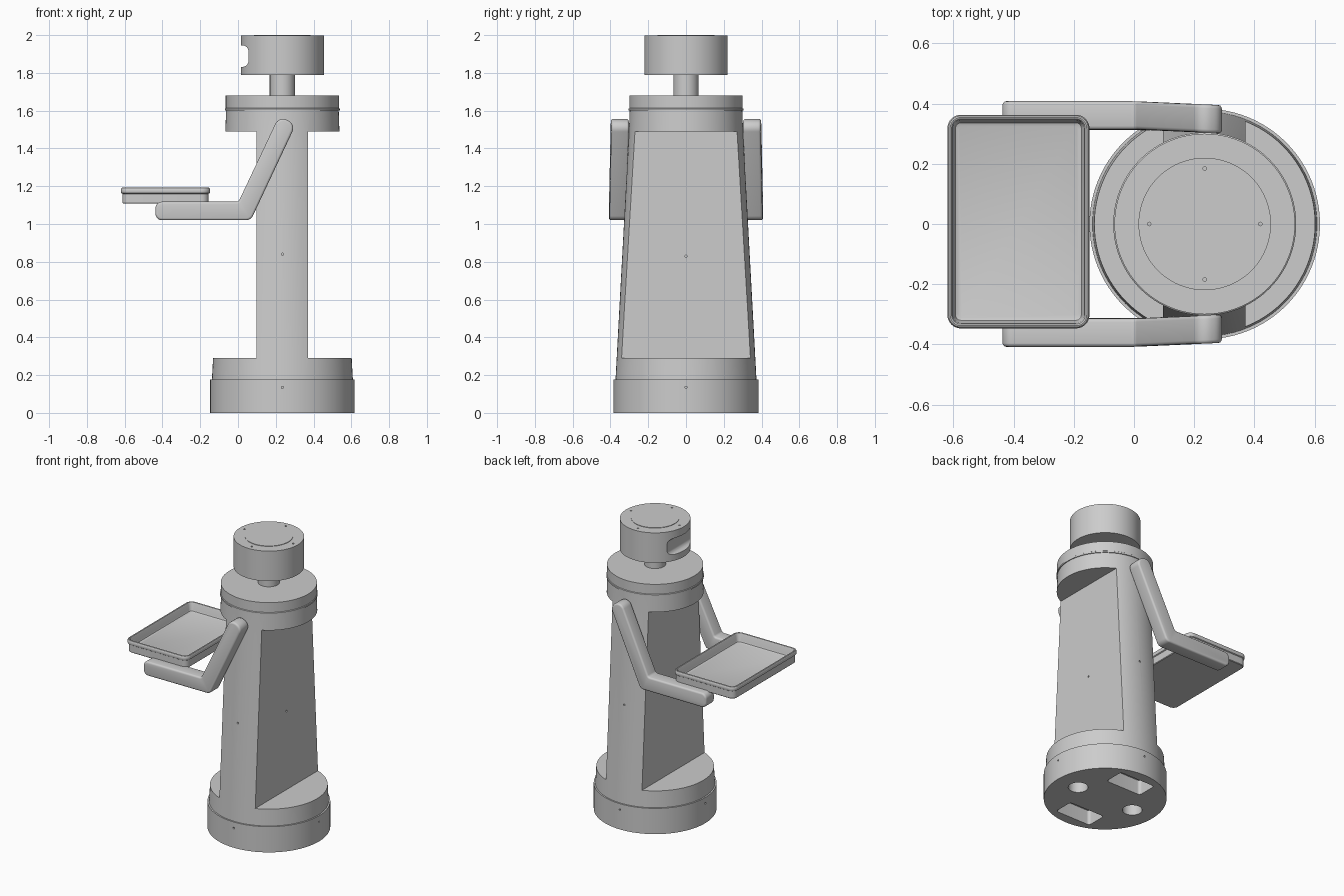
import bpy, bmesh, math
from mathutils import Vector

cube = bpy.data.objects.get("Cube")
if cube:
    bpy.data.objects.remove(cube, do_unlink=True)

grey = bpy.data.materials.new("light grey")
grey.use_nodes = True
grey.diffuse_color = (0.604, 0.604, 0.604, 1)
grey.node_tree.nodes["Principled BSDF"].inputs["Base Color"].default_value = grey.diffuse_color

AXIS = 0.235  # x of the column's centre line


def loft(name, rings, bevel=0):
    """Skin closed rings of equal count, capping both ends."""
    bm = bmesh.new()
    loops = [[bm.verts.new(p) for p in ring] for ring in rings]
    n = len(loops[0])
    for a, b in zip(loops, loops[1:]):
        for i in range(n):
            j = (i + 1) % n
            bm.faces.new((a[i], a[j], b[j], b[i]))
    caps = [bm.faces.new(loops[0]), bm.faces.new(loops[-1])]
    bmesh.ops.recalc_face_normals(bm, faces=bm.faces)
    if bevel:
        edges = list({e for f in caps for e in f.edges})
        bmesh.ops.bevel(bm, geom=edges, offset=bevel, segments=3,
                        profile=0.5, affect='EDGES', clamp_overlap=False)
    mesh = bpy.data.meshes.new(name)
    bm.to_mesh(mesh)
    bm.free()
    mesh.materials.append(grey)
    obj = bpy.data.objects.new(name, mesh)
    bpy.context.collection.objects.link(obj)
    return obj


def lathe(name, profile, sides=96):
    """Round part about the column axis from (radius, z) pairs."""
    turn = [2 * math.pi * i / sides for i in range(sides)]
    return loft(name, [[(AXIS + r * math.cos(t), r * math.sin(t), z) for t in turn]
                       for r, z in profile])


def fillet(corners, steps=8):
    """Round each (a, b, radius) corner of a polygon with a true arc."""
    out = []
    pts = [Vector(c[:2]) for c in corners]
    for i, p in enumerate(pts):
        r = corners[i][2]
        u = (pts[i - 1] - p).normalized()
        v = (pts[(i + 1) % len(pts)] - p).normalized()
        half = math.acos(max(-1, min(1, u.dot(v)))) / 2
        centre = p + (u + v).normalized() * (r / math.sin(half))
        d = r / math.tan(half)
        start, end = p + u * d - centre, p + v * d - centre
        first = math.atan2(start.y, start.x)
        sweep = math.atan2(start.x * end.y - start.y * end.x, start.dot(end))
        for k in range(steps + 1):
            t = first + sweep * k / steps
            out.append(centre + Vector((math.cos(t), math.sin(t))) * r)
    return out


def rounded_rect(x0, x1, y0, y1, r):
    return fillet([(x0, y0, r), (x1, y0, r), (x1, y1, r), (x0, y1, r)])


def box(x0, x1, y, z0, z1):
    return loft("cutter", [[(x0, -y, z), (x1, -y, z), (x1, y, z), (x0, y, z)]
                           for z in (z0, z1)])


def rod(centre, direction, radius, half_length, sides=16):
    """Round cutter along any direction."""
    d = Vector(direction).normalized()
    u = d.orthogonal().normalized()
    v = d.cross(u)
    turn = [2 * math.pi * i / sides for i in range(sides)]
    return loft("cutter", [[Vector(centre) + d * s + (u * math.cos(t) + v * math.sin(t)) * radius
                            for t in turn] for s in (-half_length, half_length)])


def cut(obj, cutters):
    """Subtract the cutters, bake the result and remove them."""
    for c in cutters:
        mod = obj.modifiers.new("cut", 'BOOLEAN')
        mod.operation = 'DIFFERENCE'
        mod.solver = 'EXACT'
        mod.object = c
    graph = bpy.context.evaluated_depsgraph_get()
    obj.data = bpy.data.meshes.new_from_object(obj.evaluated_get(graph))
    obj.modifiers.clear()
    for c in cutters:
        bpy.data.objects.remove(c, do_unlink=True)


def around(radius, z):
    """Four points about the axis with their outward directions."""
    for dx, dy in ((1, 0), (0, 1), (-1, 0), (0, -1)):
        yield (AXIS + dx * radius, dy * radius, z), (dx, dy, 0)


# Base drum with wheel pockets underneath and small side holes
base = lathe("base", [(0.383, 0), (0.383, 0.177)])
cutters = [rod(p, d, 0.006, 0.015) for p, d in around(0.383, 0.135)]
for side in (-1, 1):
    window = rounded_rect(AXIS - 0.135, AXIS + 0.135, side * 0.245 - 0.07, side * 0.245 + 0.07, 0.02)
    cutters.append(loft("cutter", [[(p.x, p.y, z) for p in window] for z in (-0.1, 0.1)]))
    cutters.append(rod((AXIS + side * 0.22, 0, 0), (0, 0, 1), 0.062, 0.1, 32))
cut(base, cutters)

# Tapered column, sliced flat on two sides between the base and the collar
column = lathe("column", [(0.373, 0.177), (0.367, 0.29), (0.302, 1.49), (0.298, 1.605)])
cut(column, [box(0.37, 1, 1, 0.29, 1.49), box(-1, 0.097, 1, 0.29, 1.49)])
holes = [rod((x, 0, 0.83), (1, 0, 0), 0.006, 0.015) for x in (0.097, 0.37)]
holes += [rod((AXIS, s * 0.337, 0.84), (0, 1, 0), 0.006, 0.015) for s in (-1, 1)]
cut(column, holes)

# Cap on the column and the neck
lathe("cap", [(0.304, 1.6), (0.304, 1.61), (0.3, 1.613), (0.3, 1.68)])
lathe("neck", [(0.067, 1.68), (0.067, 1.79)], 48)

# Head drum with raised lid, lid holes and a side slot
head = lathe("head", [(0.22, 1.79), (0.22, 1.997), (0.15, 1.997), (0.15, 2.0)])
slot = rounded_rect(-0.2, 0.055, 1.832, 1.945, 0.03)
cut(head, [loft("cutter", [[(p.x, y, p.y) for p in slot] for y in (-0.3, 0.3)])]
    + [rod(p, (0, 0, 1), 0.006, 0.015) for p, d in around(0.185, 1.997)])

# Pair of bent arms, leaning in towards the column at the top
outline = fillet([(-0.437, 1.02, 0.035), (0.068, 1.02, 0.04), (0.307, 1.529, 0.045),
                  (0.217, 1.571, 0.045), (0.003, 1.118, 0.02), (-0.437, 1.118, 0.035)])
for name, side in (("front_arm", -1), ("back_arm", 1)):
    loft(name, [[(p.x, side * (y - 0.045 * max(p.x, 0)), p.y) for p in outline]
                for y in (0.314, 0.408)], bevel=0.012)

# Serving tray with a rolled rim
section = [(0.012, 1.108), (0.008, 1.112), (0.008, 1.16), (0.002, 1.164), (0, 1.17),
           (0, 1.184), (0.004, 1.191), (0.009, 1.193), (0.014, 1.191), (0.018, 1.184),
           (0.023, 1.145), (0.027, 1.136), (0.036, 1.132)]
rings = []
for inset, z in section:
    rect = rounded_rect(-0.62 + inset, -0.148 - inset, -0.347 + inset, 0.363 - inset,
                        max(0.045 - inset, 0.015))
    rings.append([(p.x, p.y, z) for p in rect])
loft("tray", rings)

# Smooth the curved surfaces, keeping hard edges
bpy.ops.object.select_all(action='DESELECT')
for obj in bpy.context.collection.objects:
    if obj.type == 'MESH':
        obj.select_set(True)
        bpy.context.view_layer.objects.active = obj
bpy.ops.object.shade_smooth_by_angle(angle=math.radians(32))
